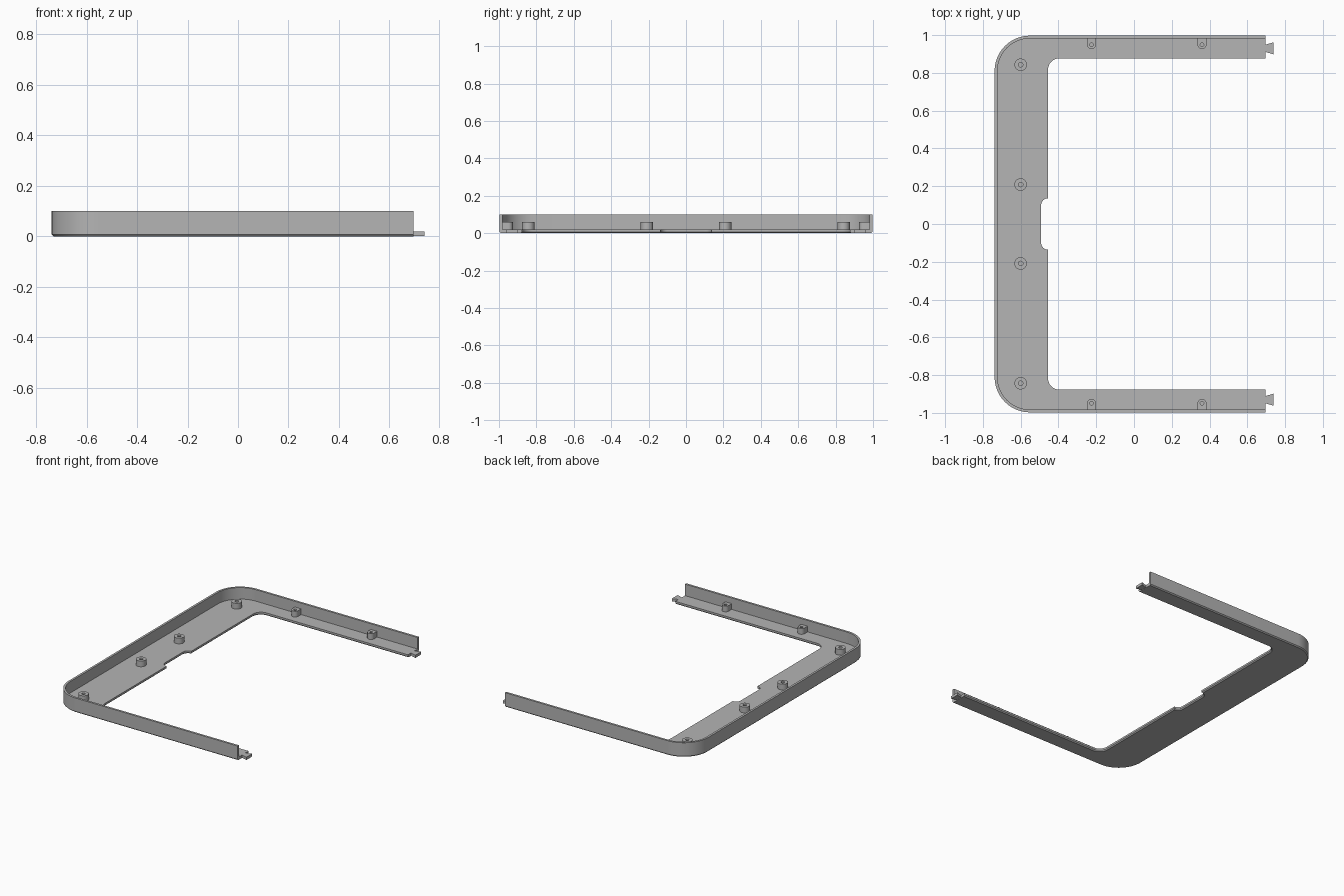
import bpy, bmesh
from math import sin, cos, pi, asin, atan2, degrees, radians

cube = bpy.data.objects.get("Cube")
if cube:
    bpy.data.objects.remove(cube)

grey = bpy.data.materials.new("plain grey")
grey.use_nodes = True
COLOUR = (0.46, 0.46, 0.46, 1)
grey.diffuse_color = COLOUR
grey.node_tree.nodes["Principled BSDF"].inputs["Base Color"].default_value = COLOUR

LEFT, END, SIDE = -0.738, 0.696, 0.997      # outer limits of the tray
INNER_X, INNER_Y = -0.455, 0.877            # edge of the opening
FLOOR, TOP, POST_TOP = 0.02, 0.1, 0.06
WALL, CHAMFER = 0.015, 0.007


def arc(cx, cy, r, a0, a1, n=12):
    angles = [radians(a0 + (a1 - a0) * i / n) for i in range(n + 1)]
    return [(cx + r * cos(a), cy + r * sin(a)) for a in angles]


def mirrored(half):
    """Continue a path across y = 0."""
    return half + [(x, -y) for x, y in reversed(half)]


def outer_path(d):
    r = 0.187
    return mirrored([(END, SIDE - d)] + arc(LEFT + r, SIDE - r, r - d, 90, 180, 20))


def inner_path(d):
    r, n = 0.06, 0.037
    start = 90 + degrees(asin(d / (n + d)))
    return mirrored([(END, INNER_Y + d)]
                    + arc(INNER_X + r, INNER_Y - r, r + d, 90, 180)
                    + arc(INNER_X, 0.136 - n, n + d, start, 180))


def row(bm, points, z):
    return [bm.verts.new((x, y, z)) for x, y in points]


def bridge(bm, a, b, closed=False):
    for i in range(0 if closed else 1, len(a)):
        bm.faces.new((a[i - 1], a[i], b[i], b[i - 1]))


def finish(bm, name):
    bmesh.ops.recalc_face_normals(bm, faces=bm.faces)
    mesh = bpy.data.meshes.new(name)
    bm.to_mesh(mesh)
    bm.free()
    mesh.materials.append(grey)
    obj = bpy.data.objects.new(name, mesh)
    bpy.context.collection.objects.link(obj)
    bpy.ops.object.select_all(action='DESELECT')
    obj.select_set(True)
    bpy.context.view_layer.objects.active = obj
    bpy.ops.object.shade_smooth_by_angle(angle=radians(30))
    return obj


def prism(name, points, z0, z1):
    bm = bmesh.new()
    a, b = row(bm, points, z0), row(bm, points, z1)
    bridge(bm, a, b, True)
    bm.faces.new(a)
    bm.faces.new(b)
    finish(bm, name)


def drilled_post(name, outline, cx, cy, hole):
    """Upright post with a round screw hole down to the floor."""
    rim = []
    for x, y in outline:
        a = atan2(y - cy, x - cx)
        rim.append((cx + hole * cos(a), cy + hole * sin(a)))
    bm = bmesh.new()
    rows = [row(bm, outline, FLOOR), row(bm, outline, POST_TOP),
            row(bm, rim, POST_TOP), row(bm, rim, FLOOR)]
    for a, b in zip(rows, rows[1:]):
        bridge(bm, a, b, True)
    finish(bm, name)


# Tray: floor and surrounding wall in one solid, chamfered underneath
bm = bmesh.new()
outer = [row(bm, outer_path(d), z) for d, z in
         ((CHAMFER, 0), (0, CHAMFER), (0, TOP), (WALL, TOP), (WALL, FLOOR))]
inner = [row(bm, inner_path(d), z) for d, z in
         ((0, FLOOR), (0, CHAMFER), (CHAMFER, 0))]
for rows in (outer, inner):
    for a, b in zip(rows, rows[1:]):
        bridge(bm, a, b)
bm.faces.new(outer[0] + inner[-1][::-1])
bm.faces.new(outer[-1] + inner[0][::-1])
for i in (0, -1):
    bm.faces.new([r[i] for r in outer + inner])
finish(bm, "tray_frame")

# Round screw posts along the wide side
for i, y in enumerate((-0.843, -0.209, 0.209, 0.843)):
    drilled_post(f"screw_post_{i + 1}", arc(-0.6, y, 0.033, 0, 360, 32)[:-1],
                 -0.6, y, 0.012)

# Screw tabs against the arm walls, and dovetail keys at the arm ends
for s, side in ((1, "back"), (-1, "front")):
    for i, x in enumerate((-0.225, 0.36)):
        w, cy, wall_y = 0.024, 0.95, SIDE - WALL + 0.003
        outline = arc(x, cy, w, 180, 360, 16)
        outline += [(x + w - 2 * w * k / 8, wall_y) for k in range(9)]
        drilled_post(f"{side}_screw_tab_{i + 1}",
                     [(px, s * py) for px, py in outline], x, s * cy, 0.01)
    y = s * 0.93
    prism(f"{side}_dovetail_key",
          [(END - 0.004, y - 0.019), (END, y - 0.019), (0.738, y - 0.032),
           (0.738, y + 0.032), (END, y + 0.019), (END - 0.004, y + 0.019)],
          0.001, FLOOR)
